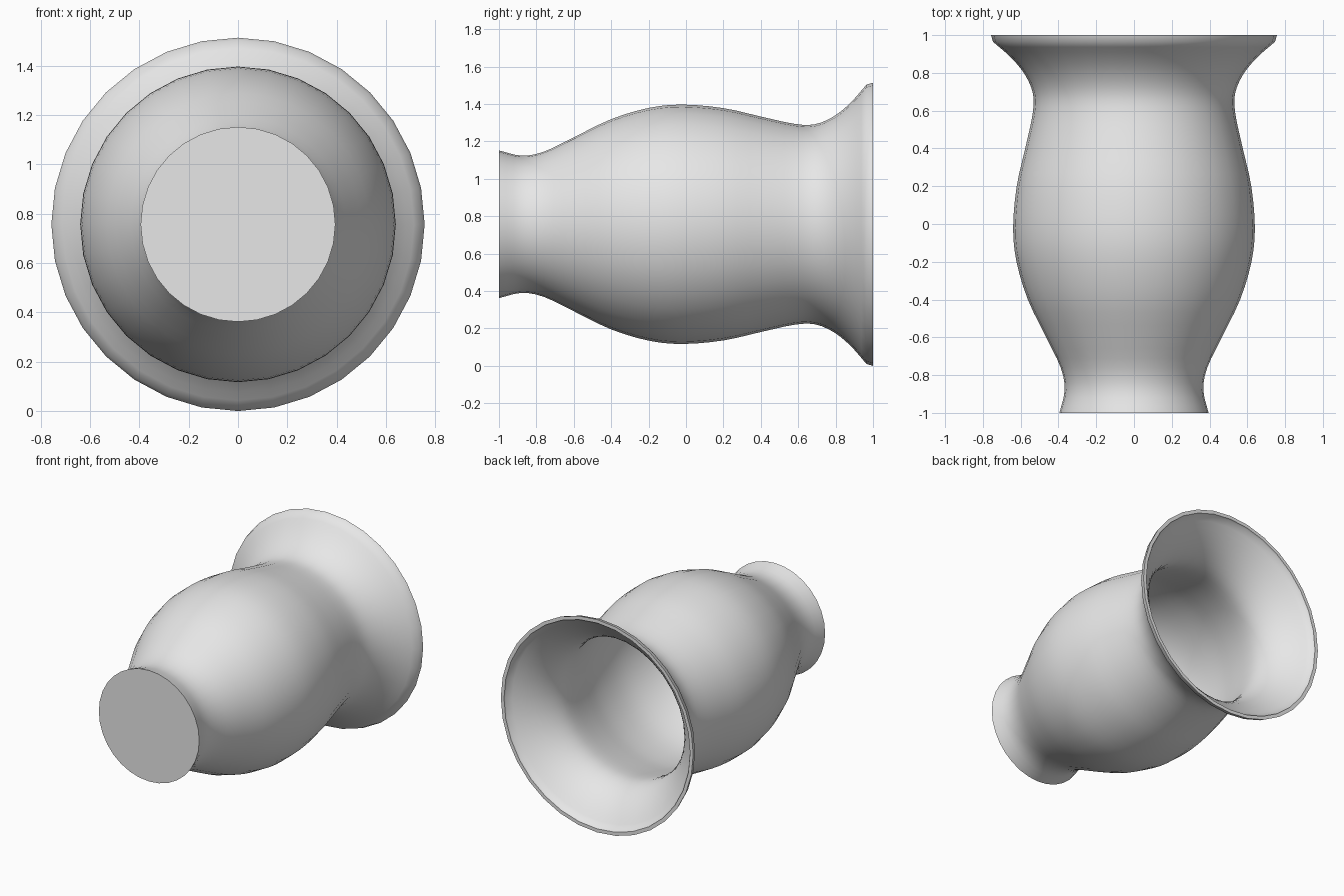
import bpy
import bmesh
import math
from mathutils import Vector

cube = bpy.data.objects.get("Cube")
if cube:
    bpy.data.objects.remove(cube, do_unlink=True)

SIDES = 32
WALL = 0.028
AXIS_HEIGHT = 0.757


def smooth_curve(points, steps):
    """Catmull-Rom curve through (position along axis, radius) points."""
    pts = [Vector(p) for p in points]
    pts = [2 * pts[0] - pts[1]] + pts + [2 * pts[-1] - pts[-2]]
    out = []
    for a, b, c, d in zip(pts, pts[1:], pts[2:], pts[3:]):
        for i in range(steps):
            t = i / steps
            out.append(0.5 * (2 * b + (c - a) * t
                              + (2 * a - 5 * b + 4 * c - d) * t ** 2
                              + (3 * b - a - 3 * c + d) * t ** 3))
    return out + [pts[-2]]


def inward_offset(curve, distance):
    """Parallel curve, moved towards the axis."""
    out = []
    for i, p in enumerate(curve):
        tangent = (curve[min(i + 1, len(curve) - 1)] - curve[max(i - 1, 0)]).normalized()
        out.append(p + Vector((tangent.y, -tangent.x)) * distance)
    return out


def lathe(name, profile, material):
    """Spin a profile around the y axis, with flat caps at both ends."""
    bm = bmesh.new()
    rings = []
    for pos, radius in profile:
        ring = []
        for k in range(SIDES):
            angle = math.tau * k / SIDES
            ring.append(bm.verts.new((radius * math.sin(angle), pos,
                                      AXIS_HEIGHT + radius * math.cos(angle))))
        rings.append(ring)
    for low, high in zip(rings, rings[1:]):
        for k in range(SIDES):
            n = (k + 1) % SIDES
            bm.faces.new((low[k], low[n], high[n], high[k]))
    bm.faces.new(rings[0])
    bm.faces.new(rings[-1])
    bmesh.ops.recalc_face_normals(bm, faces=bm.faces)
    mesh = bpy.data.meshes.new(name)
    bm.to_mesh(mesh)
    bm.free()
    mesh.materials.append(material)
    obj = bpy.data.objects.new(name, mesh)
    bpy.context.collection.objects.link(obj)
    return obj


# Plain grey clay
clay = bpy.data.materials.new("grey clay")
clay.use_nodes = True
grey = (0.8, 0.8, 0.8, 1)
clay.diffuse_color = grey
clay.node_tree.nodes["Principled BSDF"].inputs["Base Color"].default_value = grey

# Outer wall, from the foot to the flared mouth
outer = smooth_curve([(-1, 0.395), (-0.88, 0.367), (-0.76, 0.388), (-0.6, 0.465),
                      (-0.4, 0.562), (-0.2, 0.622), (-0.02, 0.64), (0.2, 0.621),
                      (0.4, 0.576), (0.58, 0.537), (0.69, 0.535), (0.79, 0.577),
                      (0.88, 0.65), (0.965, 0.747)], 3)

# Inner wall, from the mouth back to the floor
inner = [p for p in inward_offset(outer, WALL) if p.x > WALL - 1]
inner.insert(0, Vector((WALL - 1, inner[0].y)))
rim = [Vector((1, 0.757)), Vector((1, 0.732))]

vase = lathe("vase", outer + rim + inner[::-1], clay)
bpy.context.view_layer.objects.active = vase
vase.select_set(True)
bpy.ops.object.shade_smooth_by_angle(angle=math.radians(40))
